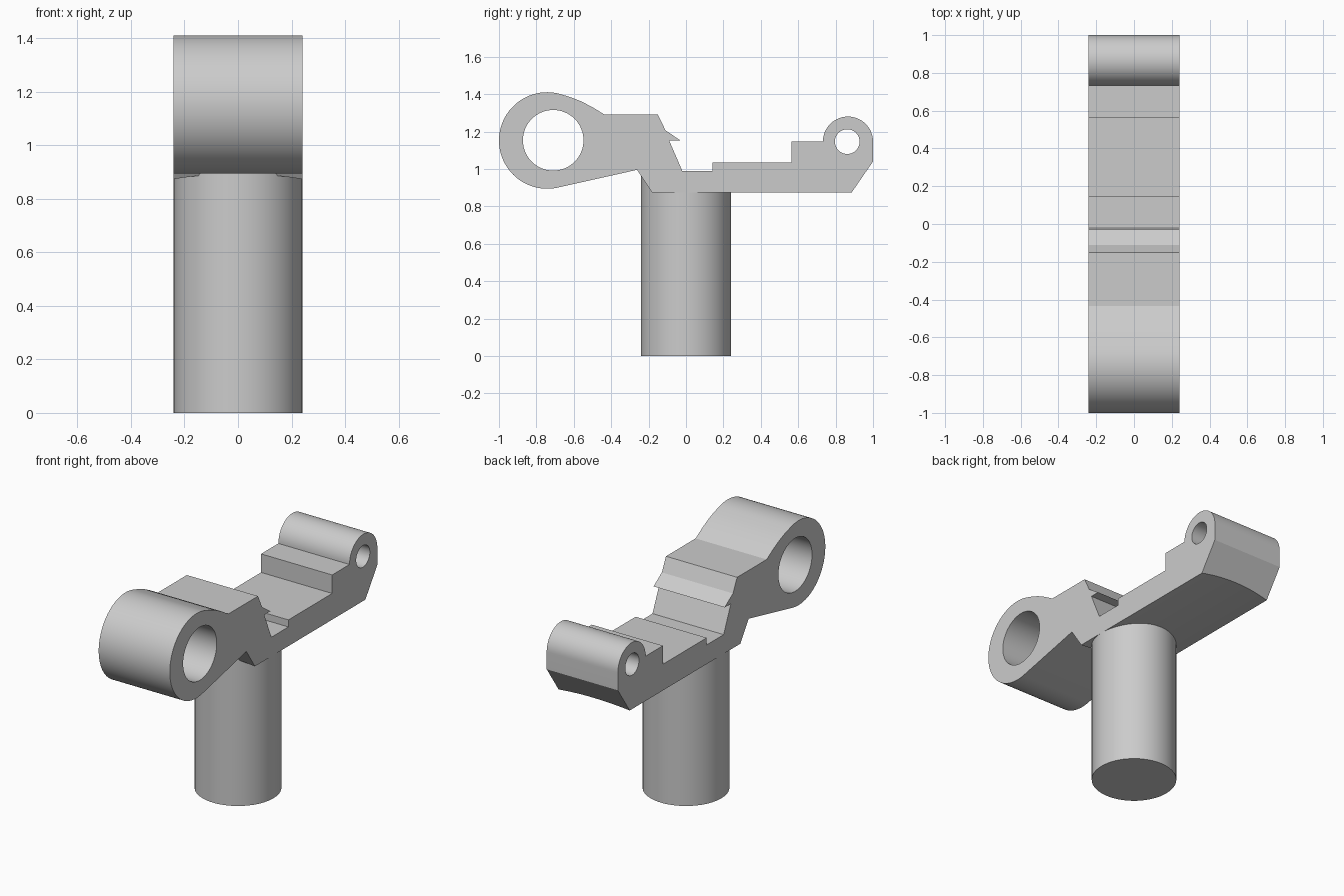
import bpy, bmesh
from math import cos, sin, radians, pi
from mathutils import Matrix

cube = bpy.data.objects.get("Cube")
if cube:
    bpy.data.objects.remove(cube, do_unlink=True)

HALF_WIDTH = 0.24

grey = bpy.data.materials.new("light grey")
grey.use_nodes = True
colour = (0.6, 0.6, 0.6, 1)
grey.diffuse_color = colour
grey.node_tree.nodes["Principled BSDF"].inputs["Base Color"].default_value = colour


def arc(centre, radius, start, end, steps):
    """Points on a circle in the side plane, angles in degrees."""
    angles = [radians(start + (end - start) * i / steps) for i in range(steps + 1)]
    return [(centre[0] + radius * cos(a), centre[1] + radius * sin(a)) for a in angles]


def make_object(name, bm):
    bmesh.ops.recalc_face_normals(bm, faces=bm.faces)
    mesh = bpy.data.meshes.new(name)
    bm.to_mesh(mesh)
    bm.free()
    mesh.materials.append(grey)
    obj = bpy.data.objects.new(name, mesh)
    bpy.context.collection.objects.link(obj)
    return obj


def extrude_profile(name, points, half_width):
    """Side profile of (y, z) points pushed across the width."""
    bm = bmesh.new()
    face = bm.faces.new([bm.verts.new((-half_width, y, z)) for y, z in points])
    swept = bmesh.ops.extrude_face_region(bm, geom=[face])["geom"]
    verts = [v for v in swept if isinstance(v, bmesh.types.BMVert)]
    bmesh.ops.translate(bm, verts=verts, vec=(2 * half_width, 0, 0))
    return make_object(name, bm)


def cylinder(name, radius, depth, matrix, sides):
    bm = bmesh.new()
    bmesh.ops.create_cone(bm, cap_ends=True, segments=sides, radius1=radius,
                          radius2=radius, depth=depth, matrix=matrix)
    return make_object(name, bm)


def activate(obj):
    bpy.ops.object.select_all(action='DESELECT')
    obj.select_set(True)
    bpy.context.view_layer.objects.active = obj


def cut(obj, cutter):
    cutter.hide_render = True
    mod = obj.modifiers.new("cut", 'BOOLEAN')
    mod.operation = 'DIFFERENCE'
    mod.solver = 'EXACT'
    mod.object = cutter
    activate(obj)
    bpy.ops.object.modifier_apply(modifier=mod.name)
    bpy.data.objects.remove(cutter, do_unlink=True)


# Arm outline: large front eye, notched neck, stepped deck, small rear eye
large_eye = (-0.742, 1.152)
small_eye = (0.866, 1.146)
outline = arc(large_eye, 0.258, 282, 72, 48)
outline += [(-0.61, 1.381), (-0.56, 1.361), (-0.50, 1.330), (-0.435, 1.29),
            (-0.15, 1.29), (-0.11, 1.207), (-0.03, 1.152), (-0.09, 1.152),
            (-0.02, 0.99), (0.143, 0.99), (0.143, 1.033),
            (0.565, 1.033), (0.565, 1.146)]
outline += arc(small_eye, 0.134, 180, 0, 32)
outline += [(1.0, 1.04), (0.885, 0.873), (-0.18, 0.873), (-0.262, 0.995)]
arm = extrude_profile("arm", outline, HALF_WIDTH)

# Bores through both eyes
for centre, radius in (((-0.71, 1.153), 0.162), ((0.862, 1.146), 0.066)):
    bore = Matrix.Translation((0, *centre)) @ Matrix.Rotation(pi / 2, 4, 'Y')
    cut(arm, cylinder("bore_cutter", radius, 1, bore, 64))

# Shallow hollow along the underside
hollow = Matrix.Translation((0, 0.42, -0.567)) @ Matrix.Rotation(pi / 2, 4, 'X')
cut(arm, cylinder("hollow_cutter", 1.46, 1.3, hollow, 256))

# Round post beneath the arm
post = cylinder("post", 0.24, 0.975, Matrix.Translation((0, 0, 0.4875)), 64)

for obj in (arm, post):
    activate(obj)
    bpy.ops.object.shade_smooth_by_angle(angle=radians(15))
